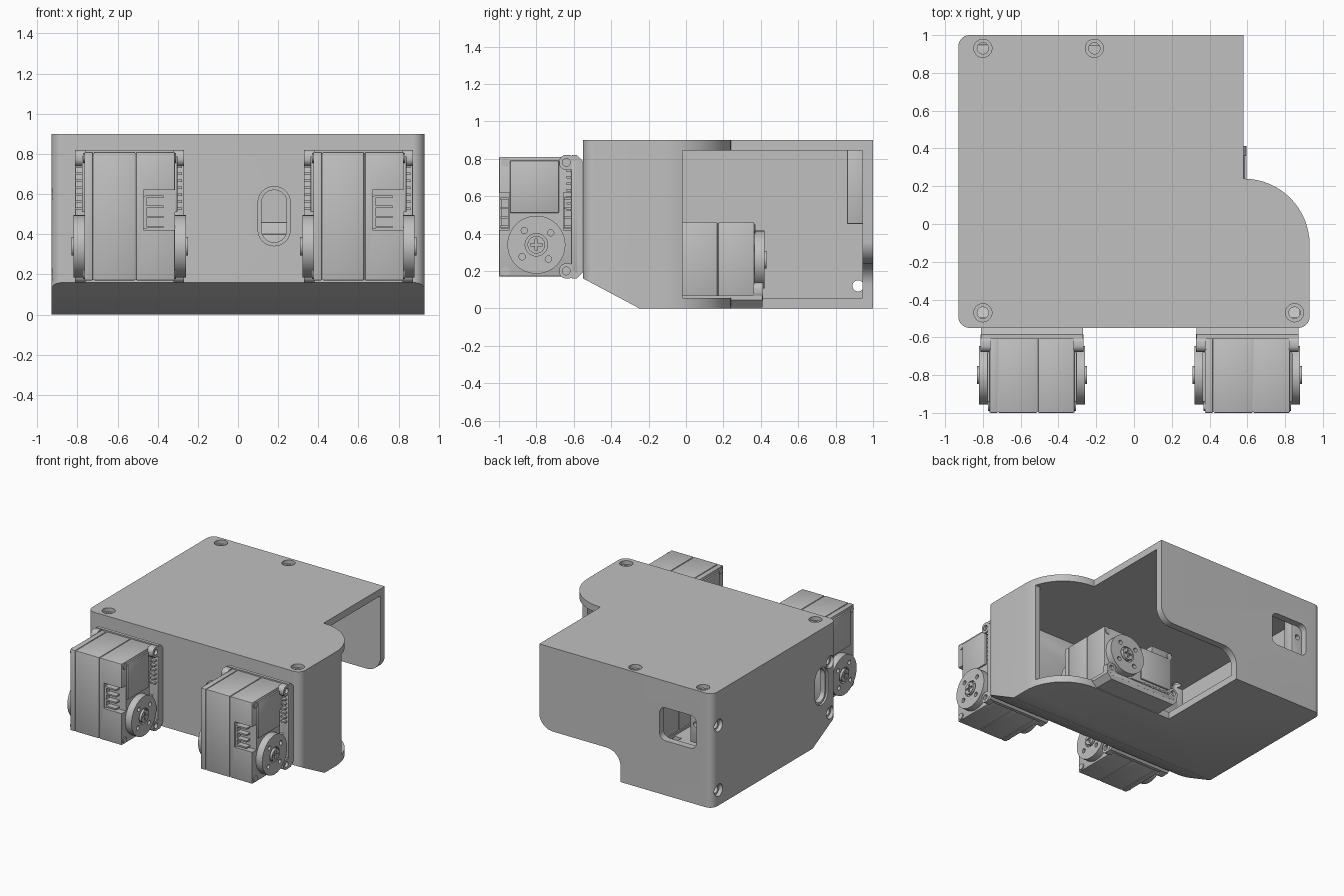
import bpy, bmesh, math
from mathutils import Vector, Matrix

cube = bpy.data.objects.get("Cube")
if cube:
    bpy.data.objects.remove(cube, do_unlink=True)

grey = bpy.data.materials.new("plain grey")
grey.use_nodes = True
grey.diffuse_color = (0.53, 0.53, 0.53, 1)
grey.node_tree.nodes["Principled BSDF"].inputs["Base Color"].default_value = grey.diffuse_color


def finish(name, bm):
    bmesh.ops.recalc_face_normals(bm, faces=bm.faces[:])
    mesh = bpy.data.meshes.new(name)
    bm.to_mesh(mesh)
    bm.free()
    mesh.materials.append(grey)
    ob = bpy.data.objects.new(name, mesh)
    bpy.context.collection.objects.link(ob)
    return ob


def rounded(corners, steps=10):
    """Turn (a, b, radius) corners into an outline with filleted corners."""
    out = []
    for i, (a, b, r) in enumerate(corners):
        p = Vector((a, b))
        if r == 0:
            out.append(p)
            continue
        u = (Vector(corners[i - 1][:2]) - p).normalized()
        v = (Vector(corners[(i + 1) % len(corners)][:2]) - p).normalized()
        half = u.angle(v) / 2
        c = p + (u + v).normalized() * r / math.sin(half)
        d0, d1 = p + u * r / math.tan(half) - c, p + v * r / math.tan(half) - c
        w = d0.angle(d1)
        for k in range(steps + 1):
            t = k / steps
            out.append(c + (d0 * math.sin((1 - t) * w) + d1 * math.sin(t * w)) / math.sin(w))
    return out


def round_rect(a, b, w, h, r):
    return rounded([(a - w/2, b - h/2, r), (a + w/2, b - h/2, r),
                    (a + w/2, b + h/2, r), (a - w/2, b + h/2, r)], 8)


def circle(a, b, r, n=32):
    return [(a + r * math.cos(k * math.tau / n), b + r * math.sin(k * math.tau / n)) for k in range(n)]


def prism(name, outline, lo, hi, axis):
    """Extrude an outline along an axis: x takes (y, z), y takes (x, z), z takes (x, y)."""
    place = {"x": lambda a, b, h: (h, a, b), "y": lambda a, b, h: (a, h, b),
             "z": lambda a, b, h: (a, b, h)}[axis]
    bm = bmesh.new()
    rings = [[bm.verts.new(place(a, b, h)) for a, b in outline] for h in (lo, hi)]
    n = len(outline)
    bm.faces.new(rings[0])
    bm.faces.new(rings[1])
    for i in range(n):
        j = (i + 1) % n
        bm.faces.new((rings[0][i], rings[0][j], rings[1][j], rings[1][i]))
    return finish(name, bm)


def box(name, lo, hi, bevel=0):
    lo, hi = Vector(lo), Vector(hi)
    bm = bmesh.new()
    bmesh.ops.create_cube(bm, size=1)
    for v in bm.verts:
        v.co = Vector(v.co[i] * (hi[i] - lo[i]) + (hi[i] + lo[i]) / 2 for i in range(3))
    if bevel:
        bmesh.ops.bevel(bm, geom=bm.edges[:], offset=bevel, segments=2, affect="EDGES", profile=0.5)
    return finish(name, bm)


def select(obs):
    bpy.ops.object.select_all(action="DESELECT")
    for ob in obs:
        ob.select_set(True)
    bpy.context.view_layer.objects.active = obs[0]


def cut(ob, cutters):
    for c in cutters:
        c.hide_render = True
        mod = ob.modifiers.new("cut", "BOOLEAN")
        mod.operation, mod.solver, mod.object = "DIFFERENCE", "EXACT", c
        select([ob])
        bpy.ops.object.modifier_apply(modifier=mod.name)
        bpy.data.objects.remove(c, do_unlink=True)


def smooth(ob):
    select([ob])
    bpy.ops.object.shade_smooth_by_angle(angle=math.radians(30))


# Housing: rounded plan with a quarter-round corner and a notch
plan = rounded([(-.93, -.55, .06), (.93, -.55, .06), (.93, .24, .35),
                (.579, .24, 0), (.58, 1, 0), (-.93, 1, .06)], 16)
housing = prism("housing", plan, 0, .9, "z")

# Sloped front underside, cavity, open side, floor notch and stepped back wall
cut(housing, [
    prism("slope", [(-.65, .213), (-.15, -.053), (-.65, -.053)], -2, 2, "x"),
    prism("cavity", [(-.495, .195), (-.235, .055), (.945, .055), (.945, .845), (-.495, .845)],
          -.875, .875, "x"),
    box("side_opening", (.8, -.02, .055), (2, .945, .845)),
    box("back_opening", (.5, .1, .055), (2, .945, .845)),
    box("floor_notch", (-.13, .241, -1), (2, .945, .3)),
    prism("back_step", rounded([(-.13, -.5, 0), (-.13, .24, .12), (.581, .24, .12),
                                (.581, .6, 0), (2, .6, 0), (2, -.5, 0)]), .9, 2, "y"),
    prism("back_window", round_rect(-.63, .56, .32, .26, .05), .9, 1.1, "y"),
])

# Cable slots with a recessed rim in the front and right walls
cut(housing, [
    prism("front_slot", round_rect(.18, .49, .125, .26, .061), -.7, -.4, "y"),
    prism("front_rim", round_rect(.18, .49, .16, .295, .078), -.7, -.535, "y"),
    prism("side_slot", round_rect(-.36, .45, .125, .26, .061), -1.1, -.8, "x"),
    prism("side_rim", round_rect(-.36, .45, .16, .295, .078), -1.1, -.915, "x"),
])

# Counterbored screw holes in the roof and the right wall
for x, y in [(-.8, .93), (-.21, .93), (-.8, -.47), (.85, -.47)]:
    cut(housing, [prism("bore", circle(x, y, .048), .87, 1, "z"),
                  prism("hole", circle(x, y, .03), .8, 1, "z")])
for y, z in [(.92, .63), (.92, .12), (-.47, .6), (-.47, .2)]:
    cut(housing, [prism("bore", circle(y, z, .048), -1, -.9, "x"),
                  prism("hole", circle(y, z, .03), -1, -.86, "x")])
smooth(housing)

# Small mounting block behind the back window
mount = box("window_mount", (-.88, .86, .45), (-.7, .95, .85), .008)
cut(mount, [prism("hole", circle(-.75, .6, .02), .8, 1, "y")])
smooth(mount)


def build_servo():
    """One servo about its own centre, with the output horn towards +x."""
    parts = []
    # Body in three slices with fine seams
    for lo, hi in [(-.225, -.182), (-.178, .028), (.032, .225)]:
        parts.append(box("body_slice", (lo, -.2, -.32), (hi, .2, .32), .006))
    parts.append(box("body_core", (-.2, -.195, -.315), (.2, .195, .315)))
    # Connector sockets on the front and rear edges of the horn side
    cut(parts[2], [box("socket", (.07, s * .185 - .04, -.07), (.3, s * .185 + .04, .13))
                   for s in (-1, 1)])
    cut(parts[3], [box("socket", (.07, s * .185 - .04, -.07), (.3, s * .185 + .04, .13))
                   for s in (-1, 1)])
    for s in (-1, 1):
        parts.append(box("socket_wall", (.07, s * .17 - .02, -.065), (.085, s * .17 + .02, .1)))
        for k in range(4):
            z = -.06 + k * .05
            parts.append(box("socket_tooth", (.08, s * .17 - .022, z), (.17, s * .17 + .022, z + .012)))
    # Back bracket plate and its chamfered rim
    parts.append(prism("bracket", [(.19, -.33), (.215, -.33), (.255, -.29), (.255, .29),
                                   (.215, .33), (.19, .33)], -.27, .27, "x"))
    for s in (-1, 1):
        lo, hi = sorted((s * .22, s * .272))
        # Side rails with ribs, and screw ears
        parts.append(box("rail", (lo, .185, -.3), (hi, .22, .3), .006))
        for k in range(7):
            z = .03 + k * .035
            parts.append(box("rib", (lo, .16, z), (hi - .012, .2, z + .012)))
        for z in (-.29, .29):
            ear = prism("ear", round_rect(.165, z, .085, .08, .035), lo, hi, "x")
            cut(ear, [prism("hole", circle(.16, z, .021, 16), s * .25, s * .3, "x")])
            screw = prism("front_screw", circle(-.165, z, .024, 16), *sorted((s * .2, s * .232)), "x")
            parts += [ear, screw]
        # Raised case cover above the horn
        parts.append(box("cover", (s * .23 - .008, -.14, .02), (s * .23 + .008, .12, .3), .004))
        # Horn disc with four holes and a recessed centre
        horn = prism("horn", circle(0, -.15, .155, 48), *sorted((s * .2, s * .28)), "x")
        cut(horn, [prism("hole", circle(.1 * math.cos(a), -.15 + .1 * math.sin(a), .017, 16),
                         s * .25, s * .3, "x")
                   for a in (math.radians(40 + 90 * k) for k in range(4))])
        cut(horn, [prism("centre", circle(0, -.15, .06), s * .262, s * .3, "x")])
        cap = prism("screw", circle(0, -.15, .047), *sorted((s * .24, s * .29)), "x")
        cut(cap, [box("cross", (s * .29 - .012, -w, -.15 - h), (s * .29 + .012, w, -.15 + h))
                  for w, h in ((.032, .007), (.007, .032))])
        parts += [horn, cap]
    select([parts[0]] + parts[1:])
    bpy.ops.object.join()
    servo = bpy.context.view_layer.objects.active
    smooth(servo)
    return servo


# Two front servos and one lying inside the housing
servo = build_servo()
servo.name = "front_right_servo"
servo.location = (-.54, -.8, .49)
left = servo.copy()
left.name = "front_left_servo"
left.location = (.6, -.8, .49)
inner = servo.copy()
inner.name = "inner_servo"
turn = Matrix(((0, 0, -1), (1, 0, 0), (0, -1, 0))).to_4x4()
inner.matrix_world = Matrix.Translation((.265, .14, .26)) @ turn
for ob in (left, inner):
    bpy.context.collection.objects.link(ob)
